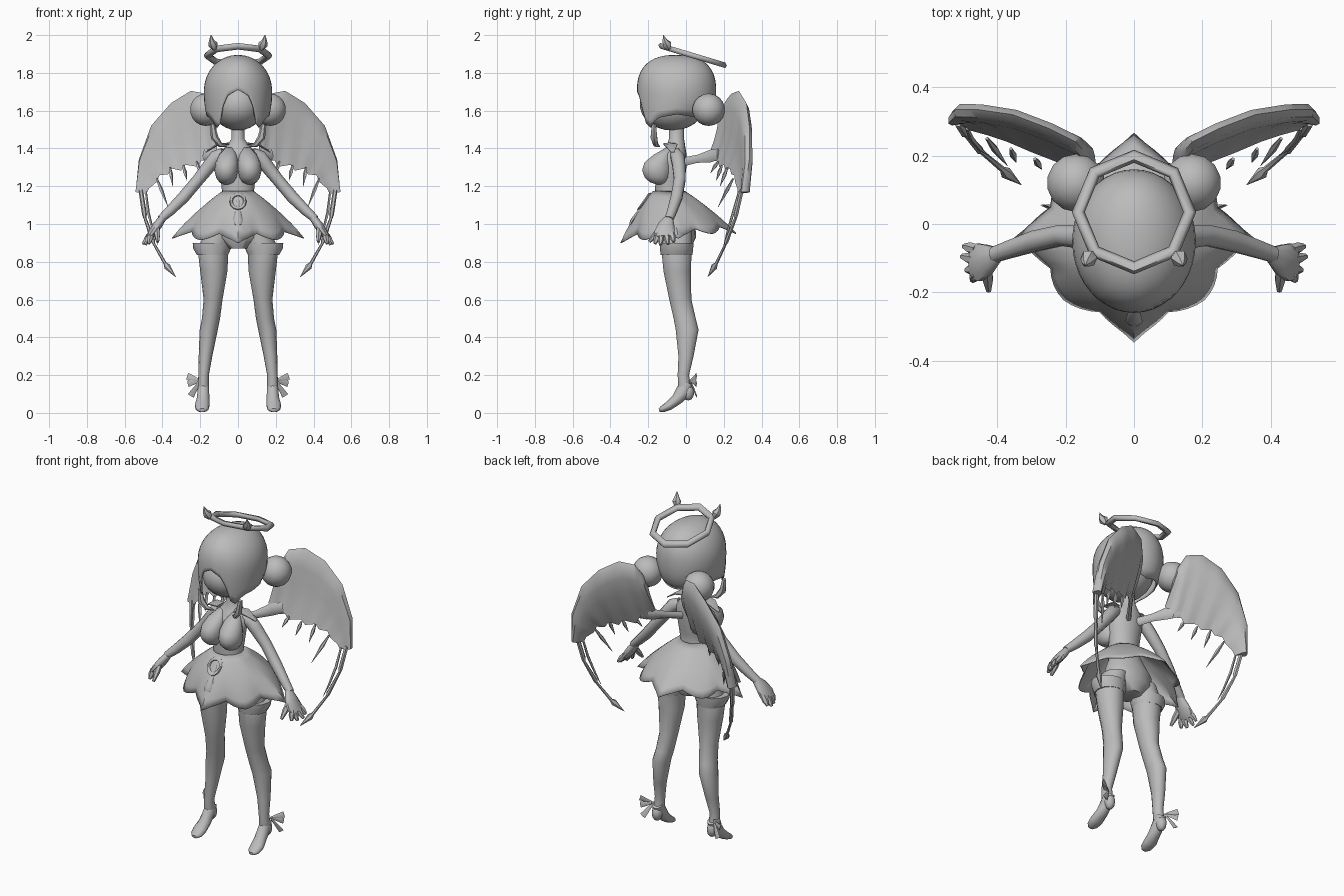
import bpy, bmesh, math
from mathutils import Vector

grey = bpy.data.materials.new("plain_grey")
grey.diffuse_color = (0.5, 0.5, 0.5, 1)


def finish(name, bm, mirror=False, angle=50, thick=0):
    bmesh.ops.recalc_face_normals(bm, faces=bm.faces[:])
    me = bpy.data.meshes.new(name)
    bm.to_mesh(me)
    bm.free()
    me.materials.append(grey)
    ob = bpy.data.objects.new(name, me)
    bpy.context.collection.objects.link(ob)
    bpy.ops.object.select_all(action='DESELECT')
    ob.select_set(True)
    bpy.context.view_layer.objects.active = ob
    bpy.ops.object.shade_smooth_by_angle(angle=math.radians(angle))
    if thick:
        ob.modifiers.new("thickness", 'SOLIDIFY').thickness = thick
    if mirror:
        ob.modifiers.new("mirror", 'MIRROR').use_mirror_merge = False
    return ob


def loft(name, rings, cap=(True, True), mirror=False, angle=50, thick=0, closed=False):
    """Skin a list of rings that all have the same number of points."""
    bm = bmesh.new()
    vs = [[bm.verts.new(p) for p in r] for r in rings]
    n = len(rings[0])
    pairs = list(zip(vs, vs[1:]))
    if closed:
        pairs.append((vs[-1], vs[0]))
    for a, b in pairs:
        for i in range(n):
            j = (i + 1) % n
            bm.faces.new((a[i], a[j], b[j], b[i]))
    for on, ring in zip(cap, (vs[0], vs[-1])):
        if on and not closed:
            bm.faces.new(ring)
    return finish(name, bm, mirror, angle, thick)


def tube(name, pts, n=10, ref=(0, 1, 0), level=False, **kw):
    """Sweep an ellipse along (x, y, z, rx, ry) points."""
    cs = [Vector(p[:3]) for p in pts]
    rings = []
    for i, p in enumerate(pts):
        t = (cs[min(i + 1, len(cs) - 1)] - cs[max(i - 1, 0)]).normalized()
        if level:
            v, u = Vector((1, 0, 0)), Vector((0, 1, 0))
        else:
            r = Vector(ref)
            u = (r - t * r.dot(t)).normalized()
            v = u.cross(t)
        ry = p[4] if len(p) > 4 else p[3]
        rings.append([cs[i] + v * p[3] * math.cos(2 * math.pi * k / n)
                      + u * ry * math.sin(2 * math.pi * k / n) for k in range(n)])
    return loft(name, rings, **kw)


def ball(name, c, r, seg=16, mirror=False):
    bm = bmesh.new()
    bmesh.ops.create_uvsphere(bm, u_segments=seg, v_segments=seg * 2 // 3, radius=1)
    for v in bm.verts:
        v.co = Vector([c[i] + v.co[i] * r[i] for i in range(3)])
    return finish(name, bm, mirror)


def table(x, pts):
    for (a, p), (b, q) in zip(pts, pts[1:]):
        if x <= b:
            return p + (q - p) * (x - a) / (b - a)
    return pts[-1][1]


# head and hair
ball("face", (0, -0.072, 1.63), (0.142, 0.172, 0.135), 20)
fringe = [(0, 1.71), (24, 1.67), (33, 1.54), (45, 1.51), (58, 1.56), (90, 1.58), (180, 1.54)]
rings = []
for k in range(15):
    ring = []
    for j in range(40):
        a = 2 * math.pi * j / 40
        d = math.degrees(min(a, 2 * math.pi - a))
        zb = table(d, fringe)
        z = 1.895 - (1.895 - zb) * (1 - math.cos(math.pi / 2 * (k + 0.3) / 14.3))
        h = 0.195 if z > 1.7 else table(d, [(0, 0.4), (70, 0.4), (110, 0.22), (180, 0.21)])
        q = min(1, abs((z - 1.7) / h))
        rx = (1 - q ** 2.05) ** (1 / 2.05)
        ry = (1 - q ** 2.5) ** (1 / 2.5)
        ring.append((0.181 * rx * math.sin(a), -0.05 - 0.21 * ry * math.cos(a), z))
    rings.append(ring)
loft("hair", rings, cap=(True, False), thick=0.008)
ball("hair_bun", (0.17, 0.12, 1.605), (0.086, 0.086, 0.086), 14, True)
tube("hair_curl", [(0.135, -0.17, 1.53, 0.012), (0.125, -0.17, 1.46, 0.02),
                   (0.095, -0.16, 1.42, 0.014), (0.06, -0.14, 1.41, 0.003)], 6, mirror=True)

# tilted eight-sided halo with two small horns
rings = []
for i in range(8):
    a = math.pi / 4 * i
    rings.append([])
    for k in range(6):
        b = math.pi / 3 * k
        r = 0.163 + 0.019 * math.cos(b)
        y = r * math.sin(a)
        rings[-1].append((r * math.cos(a), 0.035 + y, 1.892 - 0.3 * y + 0.017 * math.sin(b)))
loft("halo", rings, closed=True, angle=65)
tube("halo_horn", [(0.122, -0.09, 1.925, 0.012), (0.132, -0.1, 1.95, 0.026),
                   (0.14, -0.112, 1.97, 0.015), (0.143, -0.12, 2.0, 0.002)], 6, mirror=True)

# torso
tube("torso", [(0, -0.05, 1.53, 0.033, 0.04), (0, -0.05, 1.45, 0.034, 0.04),
               (0, -0.055, 1.405, 0.07, 0.052), (0, -0.065, 1.37, 0.105, 0.068),
               (0, -0.08, 1.30, 0.10, 0.082), (0, -0.085, 1.22, 0.09, 0.077),
               (0, -0.09, 1.16, 0.083, 0.075), (0, -0.07, 1.08, 0.105, 0.088),
               (0, -0.05, 1.0, 0.145, 0.1), (0, -0.045, 0.93, 0.14, 0.098),
               (0, -0.045, 0.87, 0.06, 0.07)], 20, level=True)
tube("bust", [(0.045, -0.085, 1.405, 0.02, 0.02), (0.053, -0.125, 1.365, 0.048, 0.05),
              (0.059, -0.15, 1.325, 0.06, 0.072), (0.062, -0.156, 1.285, 0.063, 0.078),
              (0.061, -0.152, 1.245, 0.055, 0.068), (0.06, -0.145, 1.22, 0.038, 0.045),
              (0.06, -0.14, 1.21, 0.015, 0.018)], 14, level=True, mirror=True)
tube("shoulder_flap", [(0.05, -0.09, 1.425, 0.006, 0.035), (0.11, -0.08, 1.42, 0.006, 0.04),
                       (0.17, -0.07, 1.38, 0.003, 0.01)], 6, mirror=True)

# skirt: four long pointed petals with shorter rounded ones between
rings = []
for k in range(8):
    ring = []
    for j in range(64):
        a = 2 * math.pi * j / 64
        off = abs((j + 4) % 8 - 4) / 4
        axis = ((j + 4) // 8) % 2 == 0
        s = k / 7
        if axis:
            wide, drop = 1 - 0.32 * off ** 0.7, 1 - 0.17 * off ** 0.8
        else:
            wide, drop = 0.78 - 0.10 * off ** 1.5, 0.97 - 0.14 * off ** 1.5
        wide = 1 + (wide - 1) * s ** 0.7
        f = (0.2 * math.sin(s * math.pi / 2) + 0.8 * s) * wide
        back = (1 - math.cos(a)) / 2
        rx, ry = 0.083 + 0.268 * f, 0.085 + 0.222 * f
        ring.append((rx * math.sin(a), -0.09 + 0.05 * s - ry * math.cos(a),
                     1.175 - (0.275 - 0.05 * back) * drop * (0.9 * s + 0.1 * s * s)))
    rings.append(ring)
loft("skirt", rings, cap=(False, False), angle=40, thick=0.005)

# belt ring and hanging strap
ring_pts = []
for i in range(12):
    a = math.pi / 6 * i
    ring_pts.append([])
    for k in range(6):
        b = math.pi / 3 * k
        r = 0.037 + 0.009 * math.cos(b)
        z = r * math.sin(a)
        ring_pts[-1].append((r * math.cos(a), -0.222 + 0.7 * z + 0.009 * math.sin(b), 1.12 + z))
loft("belt_ring", ring_pts, closed=True)
tube("belt_strap", [(0, -0.212, 1.12, 0.012, 0.008), (0, -0.255, 1.06, 0.016, 0.009),
                    (0, -0.285, 1.015, 0.026, 0.012), (0, -0.293, 0.995, 0.016, 0.008)], 8)

# legs, stocking cuffs, feet
tube("leg", [(0.10, -0.047, 0.96, 0.07, 0.08), (0.132, -0.05, 0.87, 0.082, 0.083),
             (0.128, -0.047, 0.75, 0.072, 0.074), (0.132, -0.03, 0.6, 0.05, 0.06),
             (0.143, -0.007, 0.5, 0.048, 0.06), (0.155, 0.006, 0.44, 0.048, 0.062),
             (0.172, 0.0, 0.3, 0.036, 0.041), (0.182, -0.014, 0.2, 0.028, 0.031),
             (0.183, -0.008, 0.14, 0.03, 0.034)], 14, level=True, mirror=True)
tube("stocking_cuff", [(0.135, -0.05, 0.835, 0.082, 0.084), (0.137, -0.05, 0.87, 0.1, 0.088),
                       (0.137, -0.05, 0.9, 0.103, 0.09), (0.137, -0.05, 0.895, 0.06, 0.06)],
     12, level=True, mirror=True)
tube("foot", [(0.183, 0.01, 0.16, 0.03, 0.03), (0.183, -0.012, 0.115, 0.042, 0.032),
              (0.185, -0.05, 0.07, 0.03, 0.035), (0.19, -0.09, 0.038, 0.024, 0.04),
              (0.19, -0.125, 0.02, 0.018, 0.034), (0.19, -0.142, 0.014, 0.01, 0.018)],
     10, ref=(1, 0, 0), mirror=True)
ball("heel", (0.183, 0.012, 0.11), (0.03, 0.032, 0.045), 10, True)

# ankle bow ribbons
for i, (x, z) in enumerate([(0.268, 0.195), (0.265, 0.155), (0.25, 0.09)]):
    tube("ankle_ribbon_%d" % i, [(0.2, 0.02, 0.17, 0.005, 0.004),
                                 ((0.2 + x) / 2, 0.04, (0.17 + z) / 2, 0.012, 0.004),
                                 (x, 0.055, z, 0.018, 0.003)], 4, mirror=True)

# arms and hands
tube("arm", [(0.075, -0.055, 1.375, 0.03), (0.115, -0.045, 1.355, 0.038),
             (0.15, -0.038, 1.31, 0.036), (0.21, -0.033, 1.235, 0.032),
             (0.29, -0.05, 1.14, 0.032), (0.36, -0.073, 1.07, 0.027),
             (0.41, -0.09, 1.025, 0.021, 0.024)], 10, mirror=True)
tube("palm", [(0.40, -0.09, 1.03, 0.02, 0.024), (0.425, -0.103, 0.995, 0.024, 0.045),
              (0.453, -0.112, 0.955, 0.022, 0.058), (0.472, -0.112, 0.93, 0.016, 0.052)],
     10, mirror=True)
fingers = [((0.46, -0.075, 0.95), (0.497, -0.065, 0.905)), ((0.46, -0.105, 0.95), (0.503, -0.095, 0.893)),
           ((0.46, -0.13, 0.95), (0.49, -0.135, 0.89)), ((0.46, -0.145, 0.95), (0.472, -0.165, 0.895)),
           ((0.43, -0.125, 0.985), (0.425, -0.195, 0.905))]
for i, (a, b) in enumerate(fingers):
    m = [(p + q) / 2 for p, q in zip(a, b)]
    tube("finger_%d" % i, [(*a, 0.016), (*m, 0.017), (*b, 0.008)], 6, ref=(1, 0, 0), mirror=True)

# wings: thick front edge thinning to a ragged rear edge
lead = [(0.14, 0.205, 1.62), (0.17, 0.24, 1.69), (0.25, 0.28, 1.705), (0.355, 0.32, 1.64),
        (0.46, 0.335, 1.52), (0.525, 0.335, 1.34), (0.542, 0.312, 1.17)]
trail = [(0.11, 0.13, 1.41), (0.15, 0.15, 1.35), (0.21, 0.175, 1.32), (0.30, 0.21, 1.30),
         (0.37, 0.24, 1.28), (0.43, 0.26, 1.24), (0.485, 0.275, 1.16)]
out = Vector((-0.35, 1, 0)).normalized()
rings = []
for i in range(25):
    t = i / 4
    k = min(int(t), 5)
    L = Vector(lead[k]).lerp(Vector(lead[k + 1]), t - k)
    T = Vector(trail[k]).lerp(Vector(trail[k + 1]), t - k)
    T.z += 0.035 * ((i % 4) / 4 - 0.5) * (1 if i < 24 else 0)
    up = []
    dn = []
    for s, th in ((0.08, 0.02), (0.25, 0.026), (0.5, 0.018), (0.8, 0.007)):
        c = L.lerp(T, s) + out * 0.015 * math.sin(math.pi * s)
        up.append(c + out * th)
        dn.append(c - out * th)
    rings.append([L] + up + [T] + dn[::-1])
loft("wing", rings, mirror=True, angle=40)
tube("wing_strut", [(0.03, -0.01, 1.33, 0.025, 0.015), (0.08, 0.06, 1.345, 0.022, 0.012),
                    (0.13, 0.13, 1.36, 0.035, 0.012), (0.18, 0.17, 1.37, 0.03, 0.01)],
     6, mirror=True)

# hanging spikes below the wings
spikes = [((0.43, 0.25, 1.24), (0.37, 0.17, 1.09)), ((0.36, 0.22, 1.30), (0.345, 0.18, 1.2)),
          ((0.29, 0.19, 1.31), (0.27, 0.16, 1.23)), ((0.22, 0.17, 1.33), (0.2, 0.13, 1.27))]
for i, (a, b) in enumerate(spikes):
    m = [p + (q - p) * 0.4 for p, q in zip(a, b)]
    tube("wing_spike_%d" % i, [(*a, 0.005), (*m, 0.011), (*b, 0.001)], 5, mirror=True)

# long trailing strands with a barbed tip
tube("wing_strand", [(0.515, 0.295, 1.18, 0.012), (0.495, 0.265, 1.05, 0.013),
                     (0.492, 0.262, 1.03, 0.008), (0.45, 0.215, 0.91, 0.012),
                     (0.445, 0.21, 0.895, 0.007), (0.385, 0.16, 0.79, 0.009),
                     (0.375, 0.15, 0.775, 0.018), (0.33, 0.115, 0.72, 0.001)], 6, mirror=True)
tube("wing_thin_strand", [(0.488, 0.28, 1.17, 0.006), (0.475, 0.25, 1.06, 0.008),
                          (0.45, 0.22, 0.96, 0.006), (0.425, 0.2, 0.89, 0.001)], 5, mirror=True)
